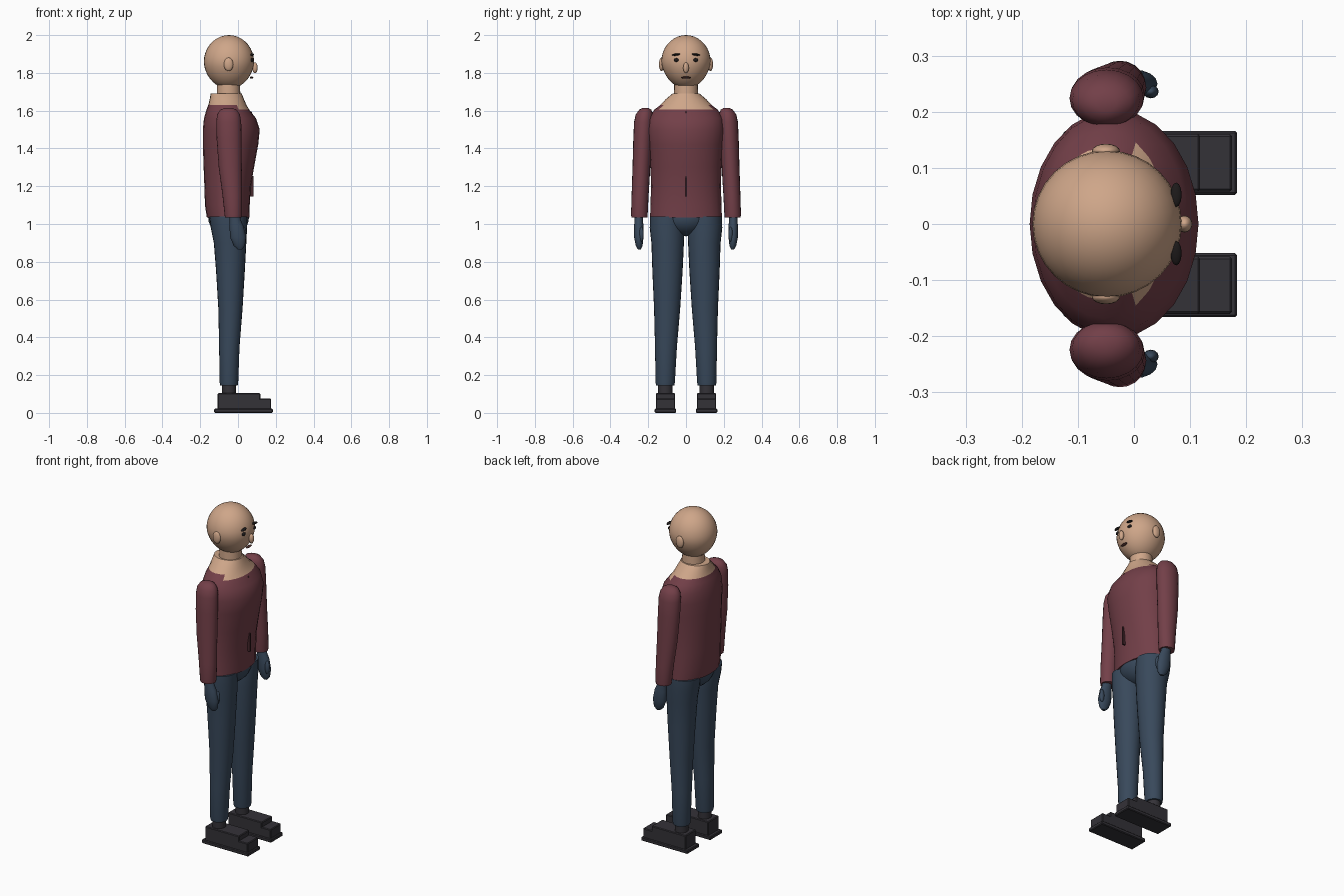
import bpy, bmesh, math
from mathutils import Matrix

cube = bpy.data.objects.get("Cube")
if cube:
    bpy.data.objects.remove(cube, do_unlink=True)


def material(name, r, g, b):
    m = bpy.data.materials.new(name)
    m.use_nodes = True
    m.diffuse_color = (r, g, b, 1)
    m.node_tree.nodes["Principled BSDF"].inputs["Base Color"].default_value = (r, g, b, 1)
    return m


skin = material("skin", 0.62, 0.38, 0.25)
maroon = material("maroon sweater", 0.17, 0.05, 0.065)
dark_maroon = material("dark maroon", 0.06, 0.02, 0.025)
navy = material("navy cloth", 0.04, 0.066, 0.105)
black = material("charcoal shoe", 0.034, 0.032, 0.039)
hair = material("dark brow", 0.012, 0.01, 0.01)
lip = material("brown lip", 0.08, 0.03, 0.025)


def finish(name, bm, mats, smooth=40):
    bmesh.ops.recalc_face_normals(bm, faces=bm.faces)
    mesh = bpy.data.meshes.new(name)
    bm.to_mesh(mesh)
    bm.free()
    for m in mats:
        mesh.materials.append(m)
    ob = bpy.data.objects.new(name, mesh)
    bpy.context.collection.objects.link(ob)
    if smooth:
        bpy.ops.object.select_all(action='DESELECT')
        ob.select_set(True)
        bpy.context.view_layer.objects.active = ob
        bpy.ops.object.shade_smooth_by_angle(angle=math.radians(smooth))
    return ob


def loft(name, rings, mats, n=24, rule=None):
    """Capped skin over elliptical rings (z, centre x, centre y, radius x, radius y)."""
    bm = bmesh.new()
    loops = []
    for z, cx, cy, rx, ry in rings:
        angles = [2 * math.pi * i / n for i in range(n)]
        loops.append([bm.verts.new((cx + rx * math.cos(a), cy + ry * math.sin(a), z))
                      for a in angles])
    for a, b in zip(loops, loops[1:]):
        for i in range(n):
            j = (i + 1) % n
            bm.faces.new((a[i], a[j], b[j], b[i]))
    bm.faces.new(loops[0])
    bm.faces.new(loops[-1])
    if rule:
        for f in bm.faces:
            f.material_index = rule(f.calc_center_median())
    return finish(name, bm, mats)


def ball(name, centre, radii, mat, n=16, turn=0, shape=None):
    bm = bmesh.new()
    bmesh.ops.create_uvsphere(bm, u_segments=n, v_segments=n // 2 + 2, radius=1)
    if shape:
        for v in bm.verts:
            shape(v.co)
    m = (Matrix.Translation(centre) @ Matrix.Rotation(turn, 4, 'X')
         @ Matrix.Diagonal((*radii, 1)))
    bmesh.ops.transform(bm, matrix=m, verts=bm.verts)
    return finish(name, bm, [mat])


def box(name, low, high, mat, bevel=0.0):
    bm = bmesh.new()
    bmesh.ops.create_cube(bm, size=1)
    for v in bm.verts:
        v.co = [(a + b) / 2 + c * (b - a) for a, b, c in zip(low, high, v.co)]
    if bevel:
        bmesh.ops.bevel(bm, geom=bm.edges[:], offset=bevel, segments=1, affect='EDGES')
    return finish(name, bm, [mat], 0)


# Torso with a bare neckline that dips lower at the front
torso = [(1.035, -.165, .06, .19), (1.1, -.175, .062, .188), (1.2, -.178, .068, .185),
         (1.3, -.182, .085, .188), (1.42, -.186, .107, .196), (1.5, -.186, .115, .204),
         (1.56, -.18, .095, .197), (1.605, -.167, .06, .168), (1.63, -.157, .045, .135),
         (1.66, -.15, .032, .108), (1.69, -.145, .02, .072)]
loft("torso", [(z, (a + b) / 2, 0, (b - a) / 2, w) for z, a, b, w in torso], [maroon, skin],
     rule=lambda c: int(c.z > 1.63 or (c.z > 1.605 and c.x > 0)))
box("sweater_zip", (.055, -.004, 1.145), (.083, .004, 1.255), dark_maroon)
ball("collar_button", (.068, 0, 1.59), (.006, .005, .005), dark_maroon, 8)

# Neck and head
loft("neck", [(1.65, -.05, 0, .064, .064), (1.75, -.05, 0, .06, .062)], [skin])


def jaw(co):
    if co.z < 0:
        co.y *= 1 + .12 * co.z
        co.x *= 1 + .05 * co.z


ball("head", (-.048, 0, 1.858), (.133, .131, .142), skin, 32, shape=jaw)
ball("nose", (.09, 0, 1.827), (.014, .015, .029), skin)
ball("mouth", (.072, 0, 1.775), (.009, .026, .006), lip, 12)

# Pelvis
ball("pelvis", (-.05, 0, 1.035), (.108, .13, .1), navy, 24)

# Paired parts
for side, s in (("left", 1), ("right", -1)):
    ball(side + "_ear", (-.05, s * .13, 1.845), (.025, .013, .036), skin)
    ball(side + "_eye", (.073, s * .05, 1.868), (.009, .014, .01), hair, 12)
    ball(side + "_brow", (.075, s * .052, 1.897), (.01, .022, .006), hair, 12, turn=-s * .12)

    def limb(name, rings, mat, n=20):
        loft(side + name, [(z, x, s * y, rx, ry) for z, x, y, rx, ry in rings], [mat], n)

    limb("_sleeve", [(1.035, -.025, .247, .044, .042), (1.05, -.025, .247, .046, .044),
                     (1.15, -.03, .243, .052, .045), (1.3, -.041, .236, .061, .047),
                     (1.45, -.047, .229, .066, .05), (1.54, -.049, .224, .066, .051),
                     (1.58, -.05, .22, .06, .046), (1.605, -.05, .216, .043, .032),
                     (1.615, -.05, .214, .018, .014)], maroon)
    limb("_hand", [(.866, .01, .247, .012, .008), (.885, .007, .248, .03, .018),
                   (.93, 0, .25, .042, .025), (.99, -.008, .25, .037, .025),
                   (1.02, -.015, .25, .03, .022), (1.05, -.02, .25, .028, .022)], navy, 16)
    ball(side + "_thumb", (.03, s * .236, .945), (.014, .012, .04), navy, 12)
    limb("_trouser_leg", [(.145, -.048, .11, .046, .048), (.16, -.048, .11, .049, .051),
                          (.35, -.046, .106, .054, .058), (.55, -.04, .1, .064, .069),
                          (.75, -.04, .098, .076, .08), (.9, -.042, .097, .086, .086),
                          (.98, -.048, .1, .096, .092), (1.04, -.052, .102, .1, .089)], navy, 24)
    limb("_sock", [(.095, -.048, .11, .037, .038), (.16, -.048, .11, .037, .038)], black)
    y1, y2 = sorted((s * .058, s * .16))
    box(side + "_shoe_upper", (-.108, y1, .015), (.118, y2, .104), black, .004)
    box(side + "_shoe_toe", (.1, y1, .015), (.175, y2, .075), black, .004)
    box(side + "_shoe_sole", (-.126, y1 - .006, 0), (.184, y2 + .006, .022), black, .004)
